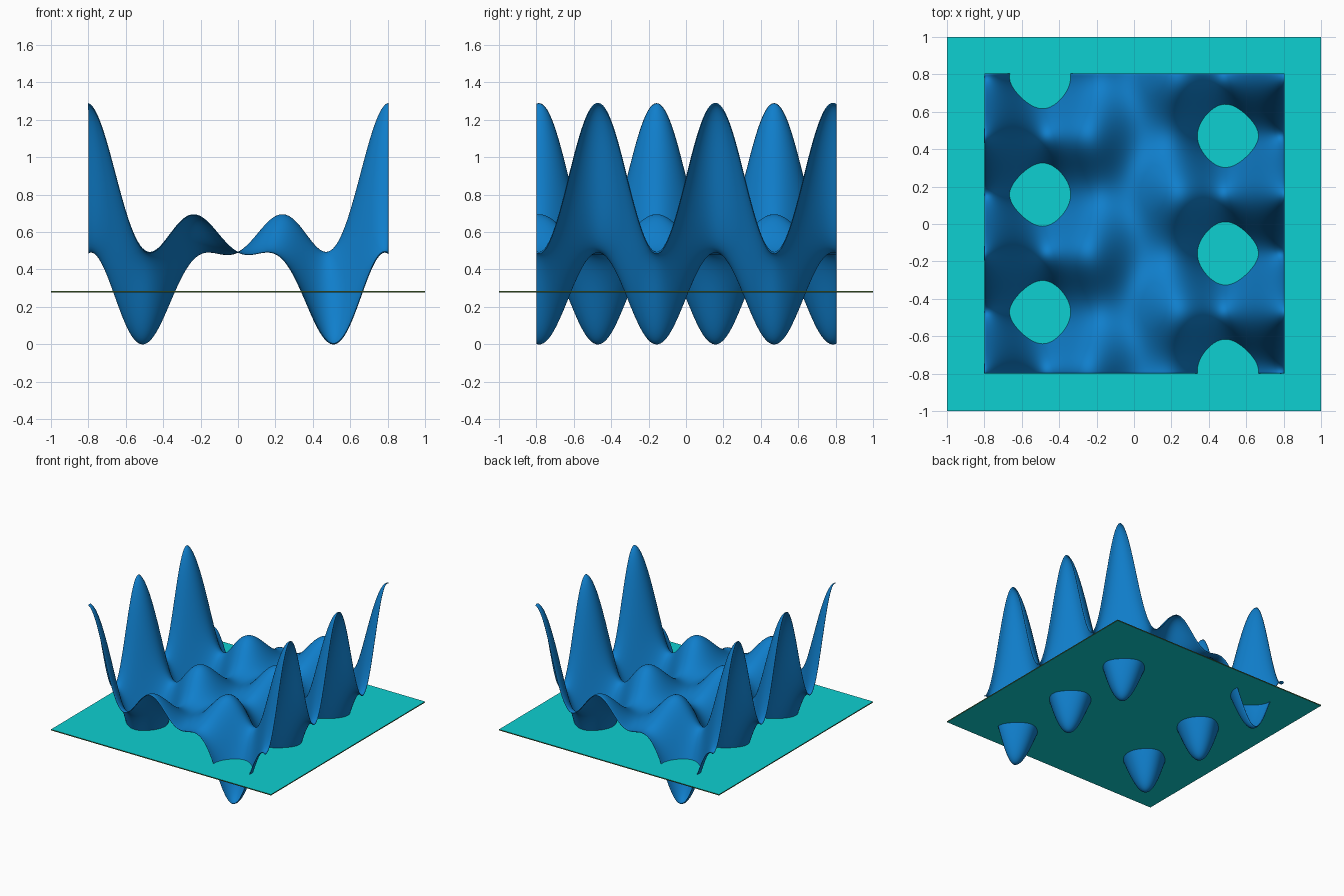
import bpy, bmesh, math

if "Cube" in bpy.data.objects:
    bpy.data.objects.remove(bpy.data.objects["Cube"])

def material(name, rgb):
    m = bpy.data.materials.new(name)
    m.diffuse_color = (*rgb, 1.0)
    m.use_nodes = True
    m.node_tree.nodes["Principled BSDF"].inputs["Base Color"].default_value = m.diffuse_color
    return m

blue = material("surface_blue", (0.005, 0.21, 0.60))
cyan = material("plane_cyan", (0.004, 0.63, 0.64))
olive = material("rim_olive", (0.06, 0.13, 0.03))

def make_object(name, bm, mats):
    me = bpy.data.meshes.new(name)
    bm.to_mesh(me)
    bm.free()
    ob = bpy.data.objects.new(name, me)
    bpy.context.collection.objects.link(ob)
    for m in mats:
        me.materials.append(m)
    return ob

# Wavy surface: height follows x * (sin 10x + sin 10y) / 2
LOW, HIGH, N, BASE = -0.80, 0.805, 140, 0.492
bm = bmesh.new()
bmesh.ops.create_grid(bm, x_segments=N, y_segments=N, size=0.5)
for v in bm.verts:
    x = LOW + (v.co.x + 0.5) * (HIGH - LOW)
    y = LOW + (v.co.y + 0.5) * (HIGH - LOW)
    v.co = (x, y, BASE + 0.5 * x * (math.sin(10 * x) + math.sin(10 * y)))
for f in bm.faces:
    f.smooth = True
surface = make_object("wavy_surface", bm, [blue])
shell = surface.modifiers.new("thin_shell", 'SOLIDIFY')
shell.thickness = 0.004
shell.offset = 0

# Flat cutting plane, a thin square sheet with a darker rim
bm = bmesh.new()
bmesh.ops.create_cube(bm, size=1)
for v in bm.verts:
    v.co = (v.co.x * 2, v.co.y * 2, 0.282 + v.co.z * 0.008)
bm.normal_update()
for f in bm.faces:
    f.material_index = 0 if abs(f.normal.z) > 0.5 else 1
make_object("flat_plane", bm, [cyan, olive])
